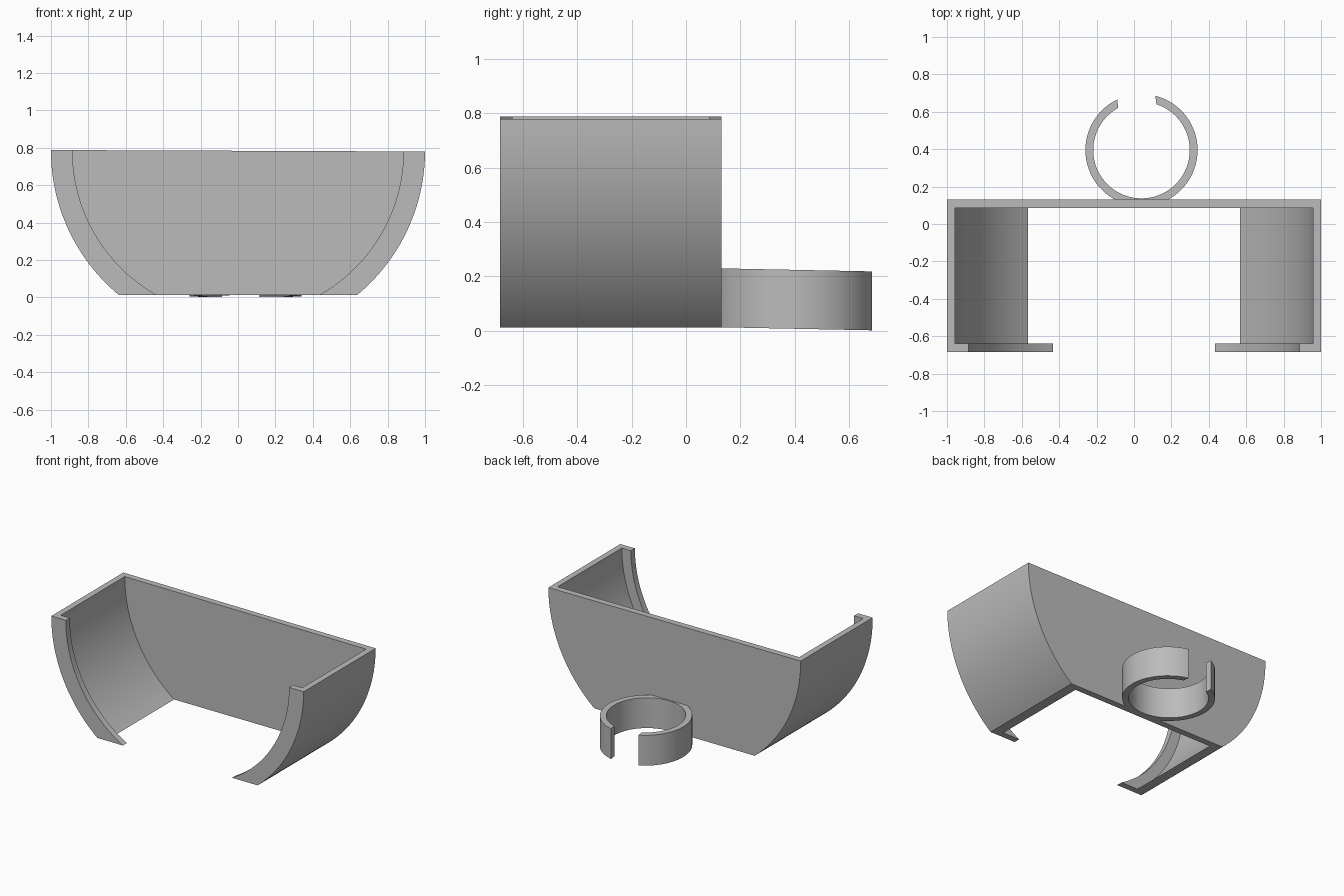
import bpy, bmesh
from math import asin, sin, cos, radians

cube = bpy.data.objects.get("Cube")
if cube:
    bpy.data.objects.remove(cube, do_unlink=True)

grey = bpy.data.materials.new("plain grey")
grey.use_nodes = True
colour = (0.5, 0.5, 0.5, 1)
grey.diffuse_color = colour
grey.node_tree.nodes["Principled BSDF"].inputs["Base Color"].default_value = colour


def loft(name, sections):
    """Skin a list of closed sections and cap both ends."""
    bm = bmesh.new()
    rings = [[bm.verts.new(p) for p in s] for s in sections]
    n = len(rings[0])
    for a, b in zip(rings, rings[1:]):
        for i in range(n):
            k = (i + 1) % n
            bm.faces.new((a[i], a[k], b[k], b[i]))
    bm.faces.new(rings[0])
    bm.faces.new(rings[-1])
    bmesh.ops.recalc_face_normals(bm, faces=bm.faces)
    mesh = bpy.data.meshes.new(name)
    bm.to_mesh(mesh)
    bm.free()
    mesh.materials.append(grey)
    obj = bpy.data.objects.new(name, mesh)
    bpy.context.collection.objects.link(obj)
    bpy.ops.object.select_all(action='DESELECT')
    obj.select_set(True)
    bpy.context.view_layer.objects.active = obj
    bpy.ops.object.shade_smooth_by_angle(angle=radians(30))
    return obj


# Tray body: back wall, curved sides and front lips as one swept section
STEPS = 40
RIM, BOTTOM, TILT = 0.784, 0.012, 0.004
# half section as (radius, y), from the outer back corner to the inner one
half = [(1, 0.13), (1, -0.685), (0.885, -0.685),
        (0.885, -0.64), (0.957, -0.64), (0.957, 0.085)]


def arc_point(side, r, y, t):
    start = side * TILT
    end = asin((RIM - BOTTOM) / r)
    a = start + (end - start) * t
    return (side * r * cos(a), y, RIM - r * sin(a))


body = []
for j in range(STEPS + 1):
    t = j / STEPS
    right = [arc_point(-1, r, y, t) for r, y in half]
    left = [arc_point(1, r, y, t) for r, y in reversed(half)]
    body.append(right + left)
loft("tray_body", body)

# Split clip ring behind the back wall, leaning slightly down to the back
CX, CY, HEIGHT = 0.04, 0.395, 0.217
# radius, start angle and end angle of the outer and inner faces
outer = (0.30, 115.5, 435.7)
inner = (0.258, 119, 432)


def clip_point(face, t, height):
    r, a0, a1 = face
    a = radians(a0 + (a1 - a0) * t)
    y = CY + r * sin(a)
    return (CX + r * cos(a), y, BOTTOM + height - 0.02 * (y - 0.13))


CLIP_STEPS = 64
loft("clip_ring", [[clip_point(f, j / CLIP_STEPS, h) for f, h in
                    ((outer, 0), (outer, HEIGHT), (inner, HEIGHT), (inner, 0))]
                   for j in range(CLIP_STEPS + 1)])
